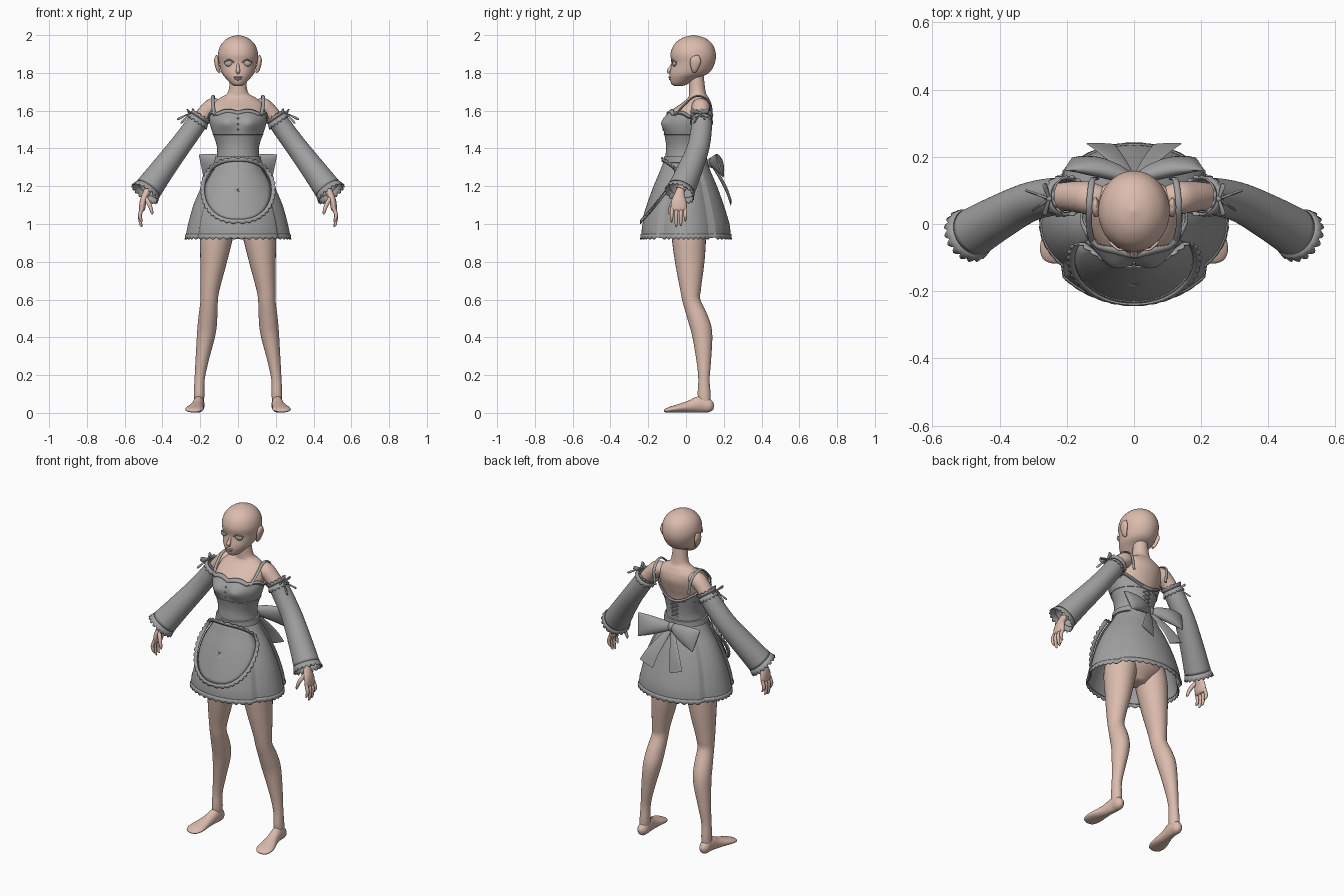
import bpy, bmesh, math
from math import sin, cos, pi
from mathutils import Vector as V

if "Cube" in bpy.data.objects:
    bpy.data.objects.remove(bpy.data.objects["Cube"])


def material(name, rgb):
    m = bpy.data.materials.new(name)
    m.use_nodes = True
    m.diffuse_color = (*rgb, 1)
    m.node_tree.nodes["Principled BSDF"].inputs["Base Color"].default_value = (*rgb, 1)
    return m


SKIN = material("skin", (0.71, 0.5, 0.42))
CLOTH = material("grey cloth", (0.35, 0.35, 0.35))
EYE = material("eye grey", (0.4, 0.38, 0.38))


def spline(keys, n=5):
    """Smooth Catmull-Rom interpolation of number tuples."""
    out = []
    for i in range(len(keys) - 1):
        a, b, c, d = (keys[max(i - 1, 0)], keys[i], keys[i + 1], keys[min(i + 2, len(keys) - 1)])
        for k in range(n):
            t = k / n
            out.append([q + t / 2 * (r - p + t * (2 * p - 5 * q + 4 * r - s + t * (3 * (q - r) + s - p)))
                        for p, q, r, s in zip(a, b, c, d)])
    return out + [list(keys[-1])]


def lookup(keys, z):
    """Row of a z-first table at height z."""
    z = min(max(z, keys[0][0]), keys[-1][0])
    for a, b in zip(keys, keys[1:]):
        if z <= b[0]:
            t = (z - a[0]) / (b[0] - a[0])
            return [p + (q - p) * t for p, q in zip(a, b)]


def build(name, rings, mat, caps=True, mirror=False, thick=0, closed=True):
    bm = bmesh.new()
    rows = [[bm.verts.new(p) for p in r] for r in rings]
    n = len(rows[0])
    for a, b in zip(rows, rows[1:]):
        for i in range(n if closed else n - 1):
            j = (i + 1) % n
            bm.faces.new((a[i], a[j], b[j], b[i]))
    if caps:
        bm.faces.new(rows[0][::-1])
        bm.faces.new(rows[-1])
    bmesh.ops.recalc_face_normals(bm, faces=bm.faces)
    me = bpy.data.meshes.new(name)
    bm.to_mesh(me)
    bm.free()
    me.materials.append(mat)
    ob = bpy.data.objects.new(name, me)
    bpy.context.collection.objects.link(ob)
    bpy.ops.object.select_all(action="DESELECT")
    ob.select_set(True)
    bpy.context.view_layer.objects.active = ob
    bpy.ops.object.shade_smooth_by_angle(angle=math.radians(50))
    if thick:
        ob.modifiers.new("thickness", "SOLIDIFY").thickness = thick
    if mirror:
        ob.modifiers.new("mirror", "MIRROR")
    return rings


def tube(name, keys, mat, ref=(1, 0, 0), axis=None, n=20, step=5, **kw):
    """Keys are (x, y, z, radius along ref, radius across)."""
    ks = spline(keys, step)
    rings = []
    for i, k in enumerate(ks):
        t = V(axis) if axis else V(ks[min(i + 1, len(ks) - 1)][:3]) - V(ks[max(i - 1, 0)][:3])
        t.normalize()
        u = V(ref) - t * t.dot(V(ref))
        u.normalize()
        v = t.cross(u)
        ru, rv = max(k[3], .001), max(k[4], .001)
        rings.append([V(k[:3]) + u * ru * cos(2 * pi * j / n) + v * rv * sin(2 * pi * j / n) for j in range(n)])
    return build(name, rings, mat, **kw)


def ball(name, c, r, mat, mirror=False):
    rings = [[V((c[0] + r[0] * sin(p) * cos(a), c[1] + r[1] * sin(p) * sin(a), c[2] + r[2] * cos(p)))
              for a in [j * pi / 8 for j in range(16)]] for p in [.02 + i * (pi - .04) / 10 for i in range(11)]]
    build(name, rings, mat, mirror=mirror)


def frill(name, loop, direction, width, count, **kw):
    """Scalloped strip hanging off a closed loop."""
    n = len(loop)
    wave = [abs(sin(pi * count * i / n)) for i in range(n)]
    rings = [[p + direction(p) * width * (f + g * w) for p, w in zip(loop, wave)]
             for f, g in ((0, 0), (.4, .1), (.65, .4))]
    build(name, rings, CLOTH, caps=False, thick=.006, **kw)


# Torso and neck: z, centre y, half width, half depth
TORSO = spline([(.92, .015, .05, .05), (1.0, .015, .16, .11), (1.1, .01, .17, .12), (1.25, 0, .13, .105),
                (1.36, -.002, .106, .1), (1.42, 0, .108, .1), (1.5, 0, .135, .112), (1.55, .008, .146, .118),
                (1.6, .03, .142, .108), (1.64, .055, .13, .078), (1.67, .065, .092, .054),
                (1.7, .06, .052, .044), (1.8, .052, .04, .04)], 6)


def torso(a, z, off=0):
    _, cy, rx, ry = lookup(TORSO, z)
    x, y = (rx + off) * sin(a), cy - (ry + off) * cos(a)
    if cos(a) > 0:  # bust
        y -= .022 * math.exp(-((abs(x) - .065) / .045) ** 2 - ((z - 1.535) / .04) ** 2)
    return V((x, y, z))


ANG = [2 * pi * i / 96 for i in range(96)]
build("torso", [[torso(a, k[0]) for a in ANG] for k in TORSO], SKIN)

# Head
tube("head", [(0, -.04, 1.73, .012, .018), (0, -.035, 1.74, .035, .042), (0, -.012, 1.77, .064, .074),
              (0, .018, 1.8, .086, .104), (0, .038, 1.85, .1, .114), (0, .038, 1.9, .106, .12),
              (0, .039, 1.95, .09, .102), (0, .04, 1.985, .052, .06), (0, .04, 2.0, .004, .004)],
     SKIN, axis=(0, 0, 1), n=40)
ball("eye", (.046, -.06, 1.85), (.026, .012, .017), EYE, True)
tube("upper_eyelid", [(.02, -.072, 1.853, .003, .003), (.045, -.076, 1.87, .004, .004),
                      (.074, -.052, 1.856, .003, .003)], SKIN, ref=(0, 0, 1), n=8, mirror=True)
tube("nose", [(0, -.066, 1.855, .006, .008), (0, -.079, 1.825, .009, .012), (0, -.093, 1.81, .012, .009),
              (0, -.084, 1.798, .008, .006)], SKIN, n=12)
ball("upper_lip", (0, -.08, 1.777), (.024, .013, .006), SKIN)
ball("lower_lip", (0, -.078, 1.766), (.019, .013, .006), SKIN)
tube("ear", [(.096, .045, 1.802, .006, .008), (.106, .045, 1.82, .01, .018), (.114, .05, 1.86, .012, .03),
             (.114, .056, 1.885, .008, .018), (.112, .056, 1.893, .002, .004)], SKIN, n=14, mirror=True)

# Legs and feet
tube("leg", [(.085, .015, 1.08, .075, .09), (.112, .015, .95, .088, .092), (.13, .02, .8, .07, .078),
             (.148, .024, .66, .051, .056), (.153, .03, .59, .046, .047), (.16, .063, .5, .05, .054),
             (.168, .085, .42, .049, .054), (.19, .094, .28, .035, .039), (.203, .095, .18, .027, .03),
             (.206, .096, .1, .028, .034), (.207, .1, .03, .026, .03)], SKIN, n=28, mirror=True)
tube("foot", [(.205, .146, .032, .012, .016), (.207, .125, .036, .028, .034), (.208, .08, .046, .03, .044),
              (.216, .02, .034, .034, .032), (.226, -.04, .024, .046, .022), (.232, -.08, .018, .048, .016),
              (.232, -.108, .012, .034, .01), (.232, -.117, .011, .012, .004)], SKIN, n=24, mirror=True)

# Arms and hands
tube("arm", [(.09, .075, 1.628, .035, .03), (.13, .077, 1.622, .048, .045), (.165, .08, 1.595, .046, .043),
             (.215, .081, 1.535, .042, .04), (.31, .064, 1.4, .036, .034), (.4, .02, 1.28, .03, .03),
             (.478, -.03, 1.18, .026, .022)], SKIN, ref=(0, 1, 0), mirror=True)
tube("palm", [(.465, -.022, 1.2, .022, .02), (.487, -.034, 1.16, .026, .019), (.502, -.038, 1.12, .04, .018),
              (.508, -.038, 1.08, .042, .016), (.51, -.038, 1.066, .032, .008)], SKIN, ref=(0, 1, 0), mirror=True)
for i, tip in enumerate((1.01, .985, .99, 1.015)):
    y = -.072 + .023 * i
    tube("finger_%d" % (i + 1), [(.507, y, 1.085, .01, .01), (.519, y * 1.05, 1.05, .01, .01),
                                 (.515, y * 1.06, tip + .015, .008, .008), (.507, y * 1.06, tip, .003, .003)],
         SKIN, n=10, mirror=True)
tube("thumb", [(.487, -.055, 1.135, .012, .012), (.468, -.078, 1.1, .011, .011), (.456, -.086, 1.065, .008, .008),
               (.453, -.087, 1.05, .003, .003)], SKIN, n=10, mirror=True)

# Flared sleeves with frills and ribbon bows
SLEEVE = [(.203, .083, 1.558, .053, .054), (.25, .08, 1.49, .056, .055), (.32, .062, 1.395, .059, .058),
          (.41, .015, 1.275, .067, .066), (.476, -.024, 1.185, .073, .074)]
rings = tube("sleeve", SLEEVE, CLOTH, ref=(0, 1, 0), n=72, caps=False, thick=.005, mirror=True)
top, end = V(SLEEVE[0][:3]), V(SLEEVE[-1][:3])
down = (end - V(SLEEVE[-2][:3])).normalized()
up = (top - V(SLEEVE[1][:3])).normalized()
frill("sleeve_hem", rings[-1], lambda p: down + (p - end) * 4, .034, 18, mirror=True)
frill("sleeve_top_frill", rings[0], lambda p: up * .8 + (p - top) * 6, .026, 14, mirror=True)
frill("sleeve_lower_frill", rings[0], lambda p: -up + (p - top) * 7, .026, 14, mirror=True)
knot = V((.252, .075, 1.588))
ball("sleeve_knot", knot, (.009, .009, .009), CLOTH, True)
for name, d, w in (("front_loop", (.015, -.05, .012), .014), ("back_loop", (.015, .045, .012), .014),
                   ("front_ribbon", (.05, -.035, -.055), .006), ("back_ribbon", (.07, .025, -.035), .006)):
    keys = [(*(knot + V(d) * t), w * r, .004) for t, r in ((0, .3), (.6, .9), (.9, 1), (1, .4))]
    tube("sleeve_" + name, keys, CLOTH, ref=(.5, 0, 1), n=8, step=3, mirror=True)


# Bodice with scalloped neckline and low back
def neckline(a):
    c = cos(a)
    return 1.572 + .022 * c + .012 * abs(sin(4 * a)) if c > 0 else 1.572 - .09 * c * c


build("bodice", [[torso(a, 1.33 + (neckline(a) - 1.33) * t / 24, .006) for a in ANG] for t in range(25)],
      CLOTH, caps=False, thick=.006)
build("neckline_trim", [[torso(a, neckline(a) + dz, off) for a in ANG]
                        for dz, off in ((-.014, .009), (-.006, .015), (.005, .012))],
      CLOTH, caps=False, thick=.005)


def band(name, z0, z1, off):
    build(name, [[torso(a, z0 + (z1 - z0) * t, o) for a in ANG]
                 for t, o in ((0, 0), (.1, off), (.9, off), (1, 0))], CLOTH, caps=False)


band("waistband", 1.322, 1.36, .014)
band("underbust_seam", 1.472, 1.478, .009)
for i in range(3):
    ball("button_%d" % (i + 1), torso(0, 1.5 + .03 * i, .008), (.005, .004, .005), CLOTH)
for i in range(4):
    for s in (-1, 1):
        a, b = torso(pi - .2 * s, 1.375 + .025 * i, .009), torso(pi + .2 * s, 1.4 + .025 * i, .009)
        tube("back_lacing", [(*a, .003, .003), (*((a + b) / 2 + V((0, .003, 0))), .003, .003), (*b, .003, .003)],
             CLOTH, ref=(0, 0, 1), n=6, step=2)
tube("shoulder_strap", [(p[0], p[1], p[2], .009, .005) for p in
     ((.122, -.06, 1.575), (.133, -.015, 1.625), (.133, .04, 1.672), (.131, .085, 1.674),
      (.124, .13, 1.635), (.112, .135, 1.55))], CLOTH, n=8, mirror=True)

# Skirt: front and back panels stand out from the narrower side panels
SKIRT = spline([(.94, .276, .236), (1.0, .264, .23), (1.1, .236, .2), (1.2, .192, .164),
                (1.28, .143, .13), (1.34, .11, .108)], 5)


def skirt(a, z, off=0, panels=True):
    _, rx, ry = lookup(SKIRT, z)
    if panels and abs(sin(a)) > .76:
        ry *= .8
    return V(((rx + off) * sin(a), -(ry + off) * cos(a), z))


HEM = [2 * pi * i / 264 for i in range(264)]
build("skirt", [[skirt(a, k[0]) for a in HEM] for k in SKIRT], CLOTH, caps=False, thick=.006)
frill("skirt_hem", [skirt(a, .948, .004) for a in HEM], lambda p: V((p.x * .5, p.y * .5, -1)), .028, 44)


# Oval apron laid over the front of the skirt
def apron(b, s, off):
    z = 1.178 - .158 * s * cos(b)
    rx = lookup(SKIRT, z)[1]
    x = .172 * s * math.copysign(abs(sin(b)) ** .8, sin(b))
    return skirt(math.asin(max(-.93, min(.93, x / rx))), z, off, False)


OVAL = [2 * pi * i / 160 for i in range(160)]
build("apron", [[apron(b, s / 8 + .001, .008) for b in OVAL] for s in range(9)], CLOTH, caps=False, thick=.004)
MID = V((0, -.16, 1.178))
frill("apron_frill", [apron(b, .97, .012) for b in OVAL],
      lambda p: V((p.x - MID.x, -.02, p.z - MID.z)).normalized(), .024, 40)

# Big bow at the back of the waist
ball("bow_knot", (0, .135, 1.325), (.026, .022, .028), CLOTH)
tube("bow_loop", [(.005, .135, 1.325, .02, .012), (.05, .152, 1.325, .036, .024), (.11, .17, 1.32, .052, .027),
                  (.165, .178, 1.312, .062, .018), (.195, .178, 1.306, .066, .004)],
     CLOTH, ref=(0, -.3, 1), mirror=True)
tube("bow_tail", [(.008, .135, 1.315, .014, .005), (.04, .178, 1.25, .026, .006), (.075, .215, 1.18, .038, .005),
                  (.1, .238, 1.115, .046, .003)], CLOTH, ref=(1, 0, .5), n=16, mirror=True)
